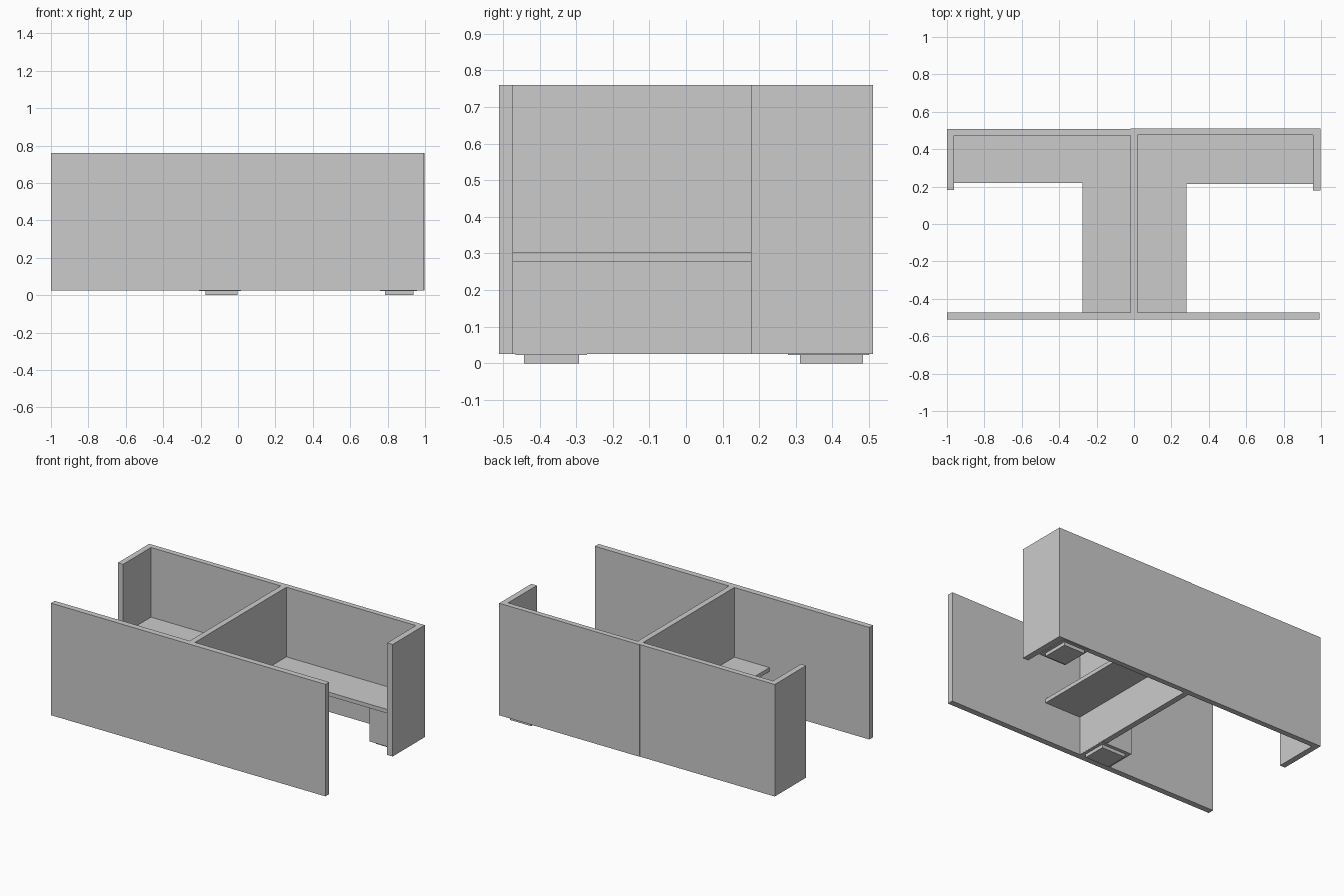
import bpy, bmesh

if "Cube" in bpy.data.objects:
    bpy.data.objects.remove(bpy.data.objects["Cube"])


def prism(name, outline, z0, z1):
    """Extrude a plan outline (x, y points) from z0 up to z1."""
    bm = bmesh.new()
    face = bm.faces.new([bm.verts.new((x, y, z0)) for x, y in outline])
    ext = bmesh.ops.extrude_face_region(bm, geom=[face])
    for v in ext["geom"]:
        if isinstance(v, bmesh.types.BMVert):
            v.co.z = z1
    bmesh.ops.recalc_face_normals(bm, faces=bm.faces)
    mesh = bpy.data.meshes.new(name)
    bm.to_mesh(mesh)
    bm.free()
    obj = bpy.data.objects.new(name, mesh)
    bpy.context.collection.objects.link(obj)
    return obj


def box(name, x0, x1, y0, y1, z0, z1):
    return prism(name, [(x0, y0), (x1, y0), (x1, y1), (x0, y1)], z0, z1)


BOTTOM, TOP = 0.025, 0.76
SHELF_LOW, SHELF_HIGH = 0.277, 0.303

# Long front panel and the central divider
box("front_panel", -1.0, 0.992, -0.511, -0.472, BOTTOM, TOP)
box("center_divider", -0.02, 0.018, -0.472, 0.478, BOTTOM, TOP)

# Back panels with their end returns, one L-shaped profile per half
prism("left_back_panel", [(-1, 0.508), (-1, 0.182), (-0.962, 0.182),
      (-0.962, 0.472), (-0.02, 0.472), (-0.02, 0.508)], BOTTOM, TOP)
prism("right_back_panel", [(-0.02, 0.511), (-0.02, 0.476), (0.958, 0.476),
      (0.958, 0.178), (0.998, 0.178), (0.998, 0.511)], BOTTOM, TOP)

# L-shaped shelves either side of the divider
prism("left_shelf", [(-0.962, 0.472), (-0.962, 0.219), (-0.275, 0.219),
      (-0.275, -0.472), (-0.02, -0.472), (-0.02, 0.472)], SHELF_LOW, SHELF_HIGH)
prism("right_shelf", [(0.958, 0.476), (0.958, 0.214), (0.28, 0.214),
      (0.28, -0.472), (0.018, -0.472), (0.018, 0.476)], SHELF_LOW, SHELF_HIGH)

# Support posts under the shelves, each with a smaller foot pad
for name, (px0, px1, py0, py1), (fx0, fx1, fy0, fy1) in (
    ("front", (-0.208, 0.017, -0.466, -0.27), (-0.175, -0.003, -0.443, -0.292)),
    ("back", (0.76, 0.957, 0.278, 0.5), (0.785, 0.938, 0.312, 0.484)),
):
    box(name + "_post", px0, px1, py0, py1, 0.022, SHELF_LOW)
    box(name + "_foot", fx0, fx1, fy0, fy1, 0.0, 0.022)
